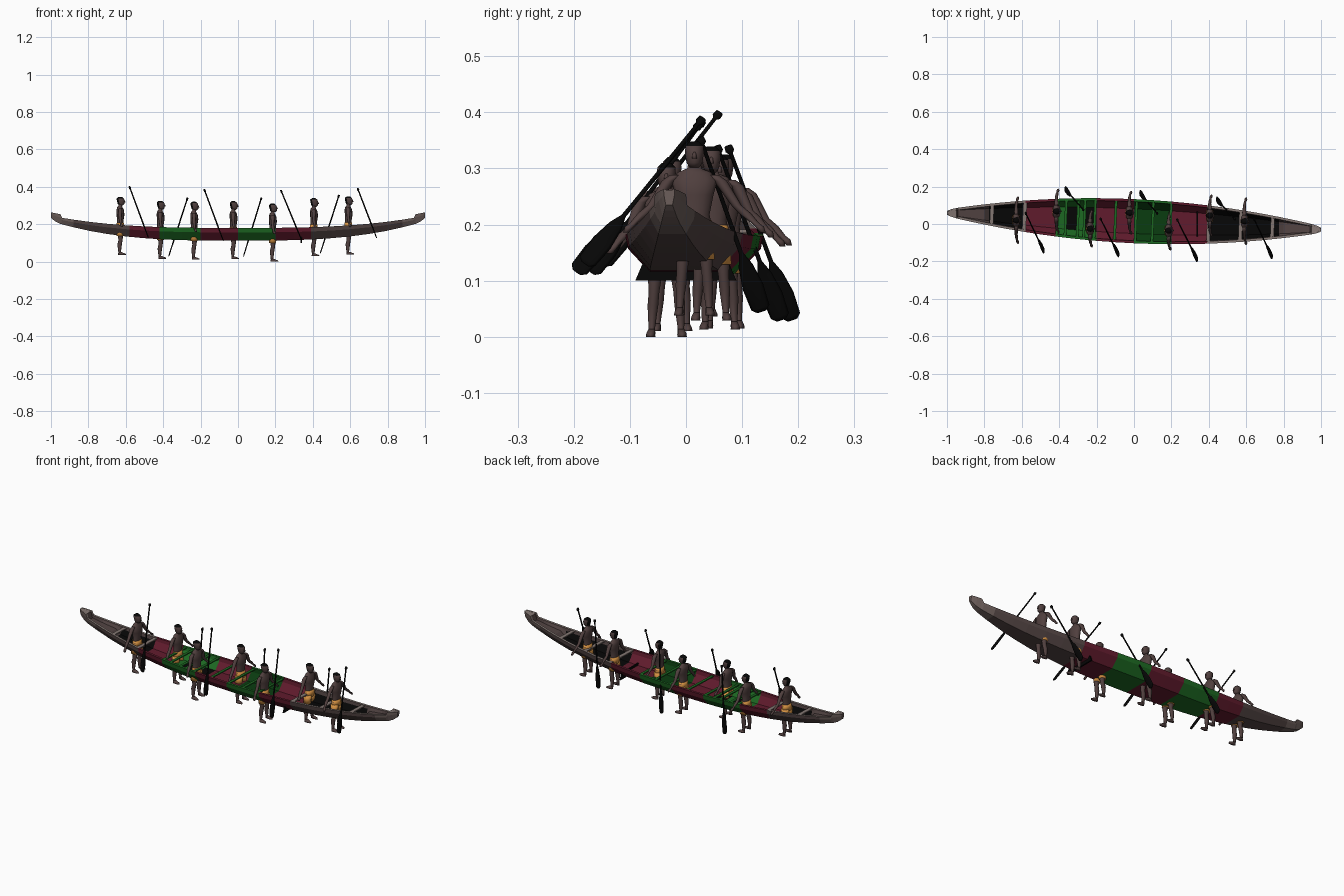
import bpy, bmesh, math
from mathutils import Matrix, Vector

if "Cube" in bpy.data.objects:
    bpy.data.objects.remove(bpy.data.objects["Cube"])


def material(name, rgb):
    m = bpy.data.materials.new(name)
    m.use_nodes = True
    m.diffuse_color = (*rgb, 1)
    m.node_tree.nodes["Principled BSDF"].inputs["Base Color"].default_value = (*rgb, 1)
    return m


skin = material("dark skin", (0.08, 0.05, 0.048))
cloth = material("orange cloth", (0.72, 0.31, 0.06))
black = material("black", (0.002, 0.002, 0.002))
wood = material("brown wood", (0.085, 0.058, 0.056))
pale_wood = material("weathered wood", (0.15, 0.112, 0.103))
trim = material("grey wood trim", (0.23, 0.185, 0.17))
maroon = material("maroon", (0.12, 0.011, 0.026))
green = material("green", (0.012, 0.14, 0.016))
dark_green = material("dark green", (0.003, 0.045, 0.005))


def finish(bm, name, mats, smooth=False, matrix=None):
    bmesh.ops.recalc_face_normals(bm, faces=bm.faces)
    mesh = bpy.data.meshes.new(name)
    bm.to_mesh(mesh)
    bm.free()
    for m in mats:
        mesh.materials.append(m)
    for p in mesh.polygons:
        p.use_smooth = smooth
    ob = bpy.data.objects.new(name, mesh)
    bpy.context.collection.objects.link(ob)
    if matrix:
        ob.matrix_world = matrix
    return ob


def skin_rings(bm, rings, mat=lambda i, j: 0):
    """Bridge closed rings of points and cap both ends."""
    vs = [[bm.verts.new(p) for p in r] for r in rings]
    n = len(vs[0])
    for i in range(len(vs) - 1):
        for j in range(n):
            k = (j + 1) % n
            f = bm.faces.new((vs[i][j], vs[i][k], vs[i + 1][k], vs[i + 1][j]))
            f.material_index = mat(i, j)
    for i, end in ((0, vs[0]), (len(vs) - 2, vs[-1])):
        bm.faces.new(end).material_index = mat(i, 0)


def loft(bm, sections, n=10, mat=lambda i, j: 0):
    """Stack of level ellipses given as (x, y, z, rx, ry)."""
    rings = []
    for x, y, z, rx, ry in sections:
        angles = [2 * math.pi * k / n for k in range(n)]
        rings.append([(x + rx * math.cos(a), y + ry * math.sin(a), z) for a in angles])
    skin_rings(bm, rings, mat)


def box(name, centre, size, mat, turn):
    bm = bmesh.new()
    bmesh.ops.create_cube(bm, size=1)
    m = Matrix.Translation(centre) @ Matrix.Rotation(turn, 4, "Z") @ Matrix.Diagonal((*size, 1))
    finish(bm, name, [mat], matrix=m)


# Hull shape rules; the last stretch of each end rounds off into a nose
def axis(x):
    return 0.015 - 0.045 * x


def nose(x):
    return max(0, (abs(x) - 0.95) / 0.05)


def half_width(x):
    return (0.018 + 0.1 * (1 - x * x)) * math.sqrt(1 - 0.7 * nose(x) ** 2)


def rim(x):
    return 0.18 + 0.065 * abs(x) ** 3 + (0.018 if abs(x) > 0.945 else 0)


def keel(x):
    return 0.112 + 0.105 * abs(x) ** 3 + 0.018 * nose(x) ** 2


def hull_ring(x):
    w, top, low = half_width(x), rim(x), keel(x)
    h = top - low
    edge = min(0.013, w * 0.4)
    depth = h - 0.009
    if abs(x) > 0.945:
        depth = 0.001
    elif abs(x) > 0.78:
        depth = h * 0.4
    side = [(w, top), (w * 0.96, top - h * 0.35), (w * 0.6, low)]
    inner = [(w * 0.56, top - depth), (w * 0.97 - edge, top - depth * 0.35), (w - edge, top)]
    ring = side + [(-y, z) for y, z in reversed(side)]
    ring += [(-y, z) for y, z in reversed(inner)] + inner
    return [(x, axis(x) + y, z) for y, z in ring]


# Painted hull: colour bands follow the length
bands = [-0.58, -0.42, -0.2, 0, 0.2, 0.39]
stations = sorted({round(-1 + 0.1 * i, 2) for i in range(21)} | set(bands) | {-0.37, -0.26}
                  | {s * e for s in (-1, 1) for e in (0.99, 0.975, 0.95, 0.94, 0.88, 0.775)})
hull_mats = [wood, trim, black, maroon, green, dark_green, pale_wood]


def hull_colour(i, j):
    x = (stations[i] + stations[i + 1]) / 2
    band = sum(x > b for b in bands)
    rim_face, floor_face, inside = j in (5, 11), j == 8, 5 < j < 11
    if band in (0, 6):
        if rim_face or inside and abs(x) > 0.945:
            return 1
        if inside:
            return 2 if abs(x) < 0.77 and j in (7, 8, 9) else 0
        return 6 if abs(x) > 0.88 else 0
    if band % 2:
        return 3
    if band == 4 and inside:
        return 5
    if floor_face and (-0.37 < x < -0.3 or x > -0.26):
        return 2
    return 4


bm = bmesh.new()
skin_rings(bm, [hull_ring(x) for x in stations], hull_colour)
finish(bm, "canoe_hull", hull_mats)

# Cross seats and the bulkhead that reaches through the bottom
seats = [(trim, 0.02, (-0.76, -0.585, 0.4, 0.57, 0.74)),
         (green, 0.014, (-0.41, -0.365, -0.3, -0.265, -0.21, -0.1, 0.01, 0.1, 0.195))]
for mat, depth, places in seats:
    for x in places:
        box("cross_seat", (x, axis(x), rim(x) - 0.005),
            (depth, 2 * half_width(x) - 0.02, 0.006), mat, -0.045)

bm = bmesh.new()
skin_rings(bm, [[(x, axis(x) + s * w, z) for s, w, z in
                 ((-1, 0.09, 0.1), (1, 0.09, 0.1), (1, 0.075, 0.135), (-1, 0.075, 0.135))]
                for x in (0.335, 0.343)])
finish(bm, "bulkhead", [black])


def wrap(i, j):
    return 1


def hair(i, j):
    """Crown and back of the head."""
    return 2 if i == 3 or i > 0 and 3 < j < 8 else 0


# Paddlers face +x; legs pass through the hull
def paddler(x, y, z, reach):
    bm = bmesh.new()
    loft(bm, [(0, 0, 0.135, 0.018, 0.03), (0, 0, 0.16, 0.02, 0.031), (0, 0, 0.18, 0.017, 0.027),
              (0.002, 0, 0.215, 0.021, 0.034), (0, 0, 0.24, 0.02, 0.041),
              (-0.002, 0, 0.255, 0.014, 0.03), (0, 0, 0.262, 0.01, 0.013),
              (0.002, 0, 0.272, 0.01, 0.011)], 12)
    loft(bm, [(0.004, 0, 0.264, 0.011, 0.009), (0.005, 0, 0.272, 0.018, 0.014),
              (0.003, 0, 0.29, 0.021, 0.017), (0, 0, 0.302, 0.019, 0.016),
              (0, 0, 0.31, 0.009, 0.008)], 12, hair)
    loft(bm, [(0.023, 0, 0.28, 0.006, 0.005), (0.021, 0, 0.291, 0.003, 0.003)], 6)
    for s in (-1, 1):
        # leg and foot
        loft(bm, [(0, s * 0.017, 0.145, 0.017, 0.015), (0.001, s * 0.02, 0.115, 0.016, 0.014),
                  (0.002, s * 0.022, 0.08, 0.011, 0.01), (-0.003, s * 0.024, 0.055, 0.012, 0.01),
                  (-0.003, s * 0.026, 0.015, 0.007, 0.006), (0, s * 0.026, 0.004, 0.009, 0.007)])
        loft(bm, [(0.01, s * 0.028, 0, 0.021, 0.009), (0.009, s * 0.028, 0.006, 0.02, 0.008),
                  (0, s * 0.026, 0.014, 0.009, 0.006)])
        # arm and hand spread to the side
        loft(bm, [(0, s * 0.034, 0.25, 0.009, 0.01), (0, s * 0.046, 0.24, 0.011, 0.012),
                  (0, s * 0.075 * reach, 0.196, 0.008, 0.009),
                  (0.002, s * 0.09 * reach, 0.182, 0.008, 0.011),
                  (0.005, s * 0.108 * reach, 0.165, 0.005, 0.007),
                  (0.008, s * 0.116 * reach, 0.158, 0.008, 0.008),
                  (0.01, s * 0.122 * reach, 0.148, 0.005, 0.005)], 8)
        # hanging cloth over each thigh
        loft(bm, [(0, s * 0.02, 0.1, 0.019, 0.017), (0, s * 0.014, 0.145, 0.021, 0.019)], 10, wrap)
    loft(bm, [(0, 0, 0.135, 0.022, 0.033), (0, 0, 0.17, 0.02, 0.03)], 12, wrap)
    finish(bm, "paddler", [skin, cloth, black], True, Matrix.Translation((x, y, z)))


for spot in ((-0.63, 0.02, 0.036, 1.0), (-0.415, 0.068, 0.015, 0.95), (-0.235, -0.025, 0.01, 0.78),
             (-0.025, 0.06, 0.013, 0.92), (0.185, -0.035, 0, 0.83), (0.405, 0.045, 0.029, 0.88),
             (0.59, 0.015, 0.038, 1.0)):
    paddler(*spot)


# Paddles: knob, shaft and flat blade along a line from grip to tip
def paddle(grip, tip):
    grip, tip = Vector(grip), Vector(tip)
    length = (grip - tip).length
    d = (grip - tip).normalized()
    wide = Vector((0, 1, 0))
    wide = (wide - d * wide.dot(d)).normalized()
    m = Matrix((wide, d.cross(wide), d)).transposed().to_4x4()
    bm = bmesh.new()
    loft(bm, [(0, 0, 0, 0.009, 0.002), (0, 0, 0.008, 0.017, 0.003), (0, 0, 0.05, 0.019, 0.003),
              (0, 0, 0.09, 0.013, 0.004), (0, 0, 0.115, 0.004, 0.004),
              (0, 0, length - 0.015, 0.0035, 0.0035), (0, 0, length - 0.01, 0.008, 0.006),
              (0, 0, length, 0.007, 0.005)], 8)
    finish(bm, "paddle", [black], True, Matrix.Translation(tip) @ m)


for grip, tip in (((-0.58, 0.06, 0.4), (-0.48, -0.15, 0.13)),
                  ((-0.18, 0.03, 0.385), (-0.08, -0.17, 0.115)),
                  ((0.23, 0.025, 0.38), (0.34, -0.195, 0.115)),
                  ((0.64, 0.03, 0.39), (0.74, -0.18, 0.13)),
                  ((-0.27, 0.075, 0.34), (-0.37, 0.19, 0.03)),
                  ((0.125, 0.055, 0.34), (0.03, 0.17, 0.03)),
                  ((0.54, 0.025, 0.355), (0.44, 0.135, 0.045))):
    paddle(grip, tip)
